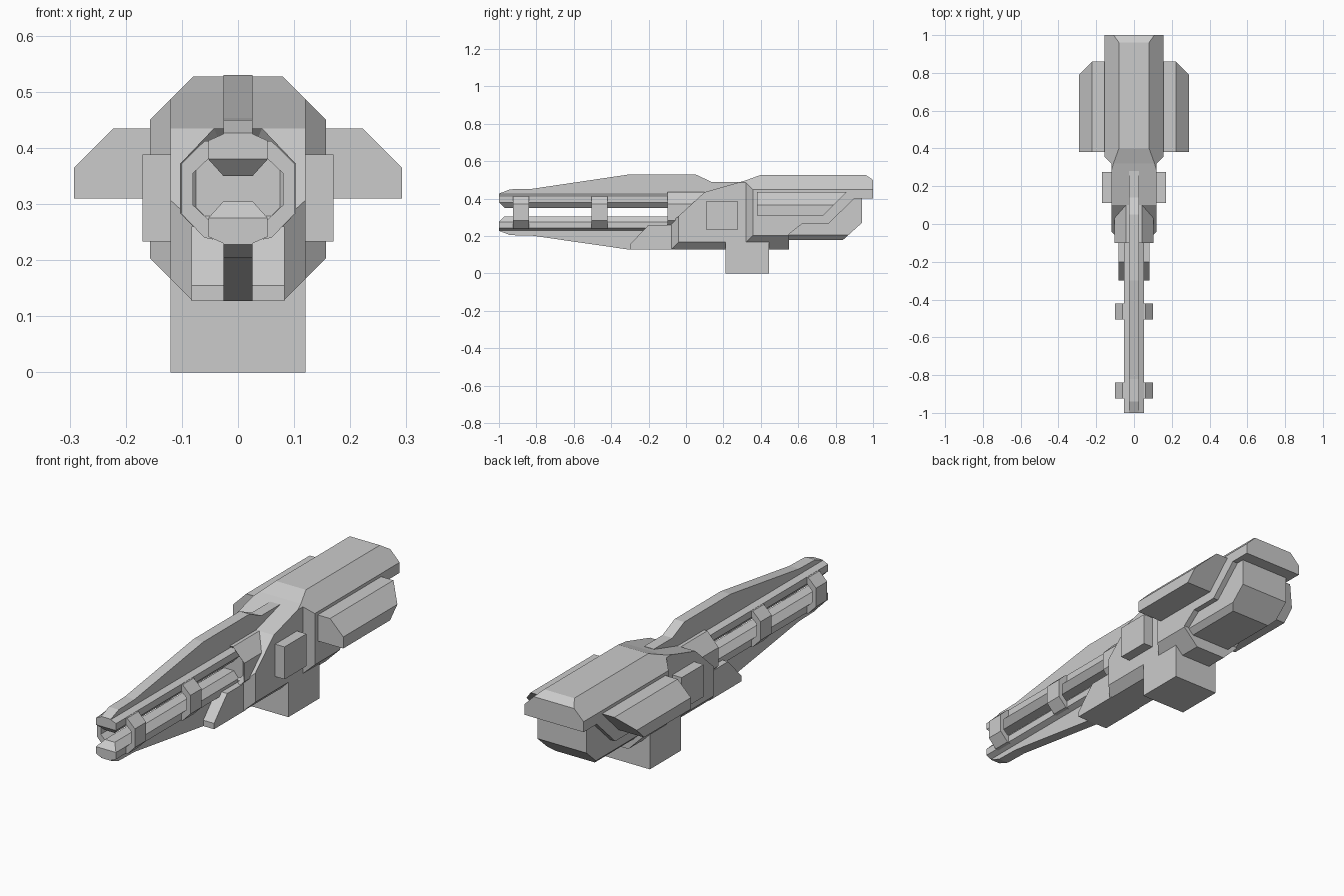
import bpy, bmesh
from mathutils import Vector

cube = bpy.data.objects.get("Cube")
if cube:
    bpy.data.objects.remove(cube, do_unlink=True)

# Single grey finish
grey = bpy.data.materials.new("plain_grey")
grey.use_nodes = True
colour = (0.6, 0.6, 0.6, 1)
grey.diffuse_color = colour
grey.node_tree.nodes["Principled BSDF"].inputs["Base Color"].default_value = colour


def prism(name, outline, axis, lo, hi, cuts=(), recess=None):
    """Extrude an outline (yz for axis x, xz for axis y), then slice off corners."""
    bm = bmesh.new()
    place = (lambda a, b, t: (t, a, b)) if axis == "x" else (lambda a, b, t: (a, t, b))
    first = [bm.verts.new(place(a, b, lo)) for a, b in outline]
    last = [bm.verts.new(place(a, b, hi)) for a, b in outline]
    cap = bm.faces.new(first)
    bm.faces.new(last[::-1])
    for i in range(len(first)):
        j = (i + 1) % len(first)
        bm.faces.new((first[i], last[i], last[j], first[j]))
    bmesh.ops.recalc_face_normals(bm, faces=bm.faces)
    if recess:
        bmesh.ops.inset_region(bm, faces=[cap], thickness=recess)
        bmesh.ops.translate(bm, verts=cap.verts, vec=(0, recess, 0))
    for point, normal in cuts:
        bmesh.ops.bisect_plane(bm, geom=bm.verts[:] + bm.edges[:] + bm.faces[:],
                               plane_co=point, plane_no=Vector(normal), clear_outer=True)
        bmesh.ops.holes_fill(bm, edges=[e for e in bm.edges if e.is_boundary])
    bmesh.ops.recalc_face_normals(bm, faces=bm.faces)
    mesh = bpy.data.meshes.new(name)
    bm.to_mesh(mesh)
    bm.free()
    mesh.materials.append(grey)
    obj = bpy.data.objects.new(name, mesh)
    bpy.context.collection.objects.link(obj)
    return obj


def box(name, x0, x1, y0, y1, z0, z1):
    return prism(name, [(y0, z0), (y1, z0), (y1, z1), (y0, z1)], "x", x0, x1)


def both(point, normal):
    """The same slicing plane on both sides."""
    return [((s * point[0], *point[1:]), (s * normal[0], *normal[1:])) for s in (1, -1)]


def mirrored(right_half):
    return right_half + [(-x, z) for x, z in reversed(right_half)]


top_bevel = both((0.08, 0, 0.527), (1, 0, 1))
low_bevel = both((0.08, 0, 0.127), (1, 0, -1))

# Rear hull with stepped underside and overhanging tail
prism("rear_hull", [(0.32, 0.127), (0.55, 0.127), (0.55, 0.21), (0.62, 0.265),
                    (0.76, 0.265), (0.9, 0.4), (1, 0.4), (1, 0.5), (0.96, 0.527),
                    (0.4, 0.527), (0.32, 0.498)], "x", -0.157, 0.157,
      top_bevel + low_bevel + both((0.12, 0.32, 0), (1, -1, 0)))

# Narrower block under the tail
prism("rear_block", [(0.5, 0.18), (0.84, 0.18), (0.94, 0.27), (0.94, 0.42), (0.5, 0.42)],
      "x", -0.13, 0.13, both((0.105, 0, 0.18), (1, 0, -1)))

# Receiver with sloping front and tapered nose corners
prism("receiver", [(-0.08, 0.127), (0.36, 0.127), (0.36, 0.512), (0.32, 0.498),
                   (0.1, 0.435), (-0.08, 0.27)], "x", -0.12, 0.12,
      top_bevel + low_bevel + both((0.08, -0.08, 0), (1, -1, 0)))

# Chin below the barrel
prism("chin", [(-0.3, 0.127), (-0.06, 0.127), (-0.06, 0.26), (-0.2, 0.26), (-0.3, 0.155)],
      "x", -0.083, 0.083)

# Magazine
box("magazine", -0.12, 0.12, 0.21, 0.445, 0, 0.2)

# Octagonal barrel housing with recessed mouth
prism("barrel_housing", mirrored([(0.055, 0.235), (0.103, 0.283), (0.103, 0.372), (0.043, 0.435)]),
      "y", -0.1, 0.14, recess=0.03)

# Upper and lower rails, bevelled at the muzzle
prism("upper_rail", mirrored([(0.026, 0.35), (0.053, 0.38), (0.053, 0.413), (0.026, 0.425)]),
      "y", -1, -0.05, [((0, -1, 0.38), (0, -1, -1))])
prism("lower_rail", mirrored([(0.026, 0.23), (0.053, 0.242), (0.053, 0.275), (0.026, 0.305)]),
      "y", -1, -0.05, [((0, -1, 0.275), (0, -1, 1))])

# Spines above and below the rails
prism("upper_spine", [(-1, 0.42), (-1, 0.427), (-0.94, 0.45), (-0.82, 0.453), (-0.3, 0.53),
                      (0.05, 0.53), (0.14, 0.488), (0.28, 0.488), (0.28, 0.42)],
      "x", -0.026, 0.026)
prism("lower_spine", [(-1, 0.235), (-1, 0.228), (-0.94, 0.205), (-0.82, 0.202), (-0.3, 0.127),
                      (-0.05, 0.127), (-0.05, 0.235)], "x", -0.026, 0.026)

# Side parts, repeated left and right
for side, s in (("left", 1), ("right", -1)):
    # Brackets joining the rails
    bracket = [(0.045, 0.237), (0.06, 0.24), (0.101, 0.283), (0.101, 0.372), (0.06, 0.412),
               (0.045, 0.412), (0.045, 0.388), (0.08, 0.355), (0.08, 0.298), (0.045, 0.265)]
    for place, y in (("front", -0.925), ("rear", -0.505)):
        prism(f"{place}_bracket_{side}", [(s * x, z) for x, z in bracket], "y", y, y + 0.085)

    # Plate on the receiver flank
    box(f"side_plate_{side}", s * 0.1, s * 0.17, 0.11, 0.275, 0.233, 0.388)

    # Side pod with raked rear end
    pod = [(0.14, 0.31), (0.292, 0.31), (0.292, 0.365), (0.222, 0.435), (0.14, 0.435)]
    prism(f"side_pod_{side}", [(s * x, z) for x, z in pod], "y", 0.38, 0.9,
          [((0, 0.86, 0.435), (0, 1, -1))])
